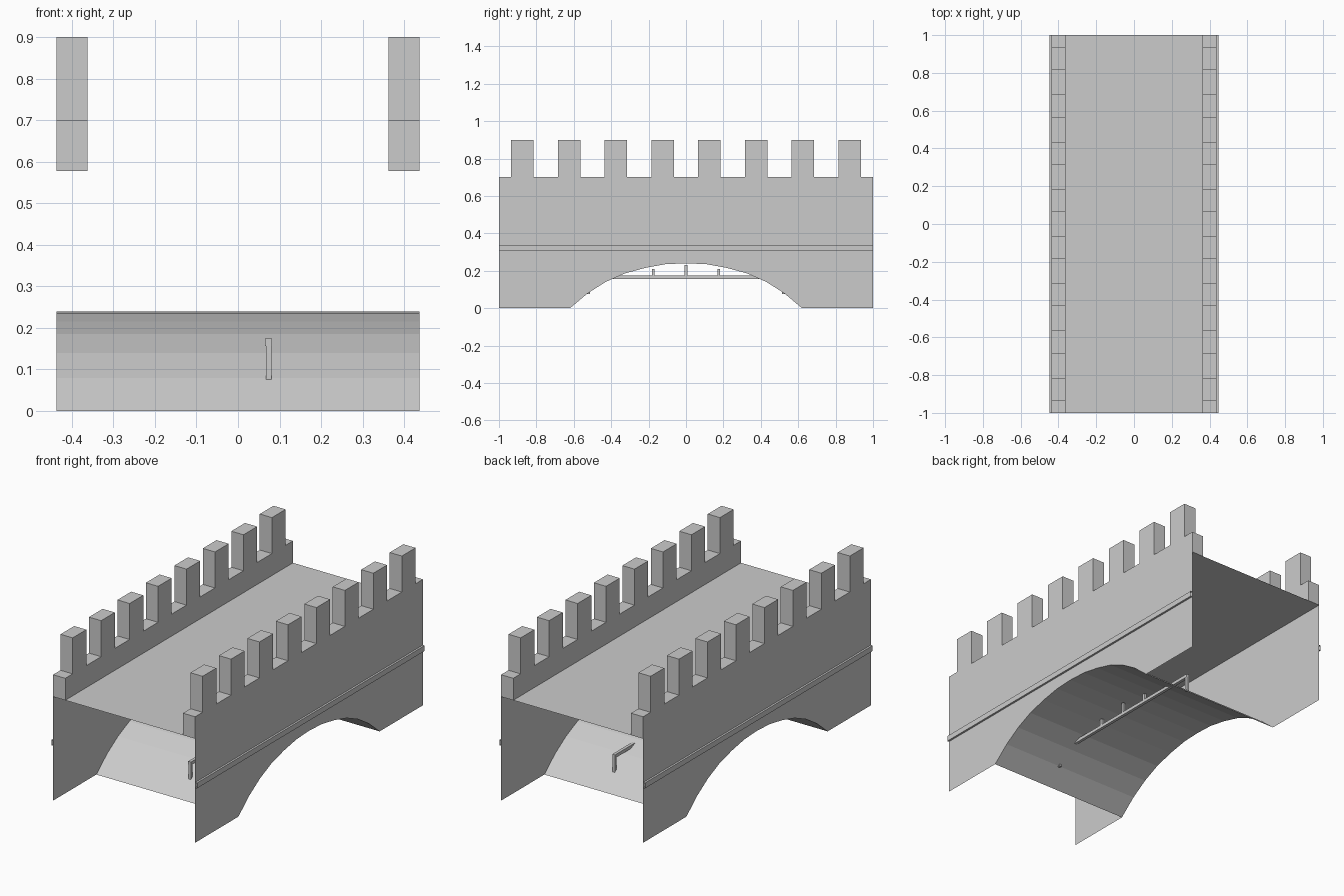
import bpy, bmesh

if "Cube" in bpy.data.objects:
    bpy.data.objects.remove(bpy.data.objects["Cube"])

HALF_X, DECK, WALL_TOP, MERLON_TOP = 0.437, 0.578, 0.70, 0.90


def make(name, polys):
    """Mesh object from a list of polygons, each a list of points."""
    bm = bmesh.new()
    for poly in polys:
        bm.faces.new([bm.verts.new(p) for p in poly])
    bmesh.ops.remove_doubles(bm, verts=bm.verts, dist=1e-5)
    bmesh.ops.recalc_face_normals(bm, faces=bm.faces)
    me = bpy.data.meshes.new(name)
    bm.to_mesh(me)
    bm.free()
    ob = bpy.data.objects.new(name, me)
    bpy.context.collection.objects.link(ob)
    return ob


def strip(path, x0, x1):
    """Quads sweeping an open y-z path across x."""
    return [[(x0, *a), (x1, *a), (x1, *b), (x0, *b)] for a, b in zip(path, path[1:])]


def box(name, x, y, z):
    bpy.ops.mesh.primitive_cube_add(size=1, location=[sum(r) / 2 for r in (x, y, z)])
    ob = bpy.context.object
    ob.name = name
    ob.scale = [r[1] - r[0] for r in (x, y, z)]
    return ob


# Faceted arch profile
half = [(0.62, 0), (0.525, 0.08), (0.43, 0.14), (0.33, 0.185), (0.22, 0.215), (0.11, 0.235)]
arch = [(-y, z) for y, z in half] + [(0, 0.24)] + half[::-1]
make("arch_vault", strip(arch, -HALF_X, HALF_X))

# Road deck, a single sheet
make("deck", strip([(-1, DECK), (1, DECK)], -HALF_X, HALF_X))

# Crenellated parapet outline
comb = [(-1, DECK), (-1, WALL_TOP)]
for i in range(8):
    c = (i - 3.5) * 0.25
    comb += [(c - 0.06, WALL_TOP), (c - 0.06, MERLON_TOP),
             (c + 0.06, MERLON_TOP), (c + 0.06, WALL_TOP)]
comb += [(1, WALL_TOP), (1, DECK)]

wall = [(-1, 0)] + arch + [(1, 0), (1, DECK), (-1, DECK)]

for s, side in ((-1, "left"), (1, "right")):
    xo, xi, xl = s * HALF_X, s * 0.362, s * 0.448
    # Side wall sheet with the arch opening
    make(side + "_wall", [[(xo, *p) for p in wall]])
    # Parapet with merlons
    make(side + "_parapet", strip(comb, xi, xo)
         + [[(xo, *p) for p in comb], [(xi, *p) for p in comb]])
    # Open-ended ledge course along the wall
    make(side + "_ledge", [
        [(xo, -1, 0.335), (xl, -1, 0.335), (xl, 1, 0.335), (xo, 1, 0.335)],
        [(xl, -1, 0.335), (xl, -1, 0.305), (xl, 1, 0.305), (xl, 1, 0.335)],
        [(xl, -1, 0.305), (xo, -1, 0.305), (xo, 1, 0.305), (xl, 1, 0.305)]])

# Rail under the vault with hangers and end posts
box("rail", (0.065, 0.082), (-0.53, 0.53), (0.156, 0.174))
for y, top in ((-0.175, 0.21), (0, 0.232), (0.175, 0.21)):
    box("rail_hanger", (0.067, 0.081), (y - 0.007, y + 0.007), (0.17, top))
for y in (-0.522, 0.522):
    box("rail_end_post", (0.067, 0.081), (y - 0.008, y + 0.008), (0.076, 0.158))
